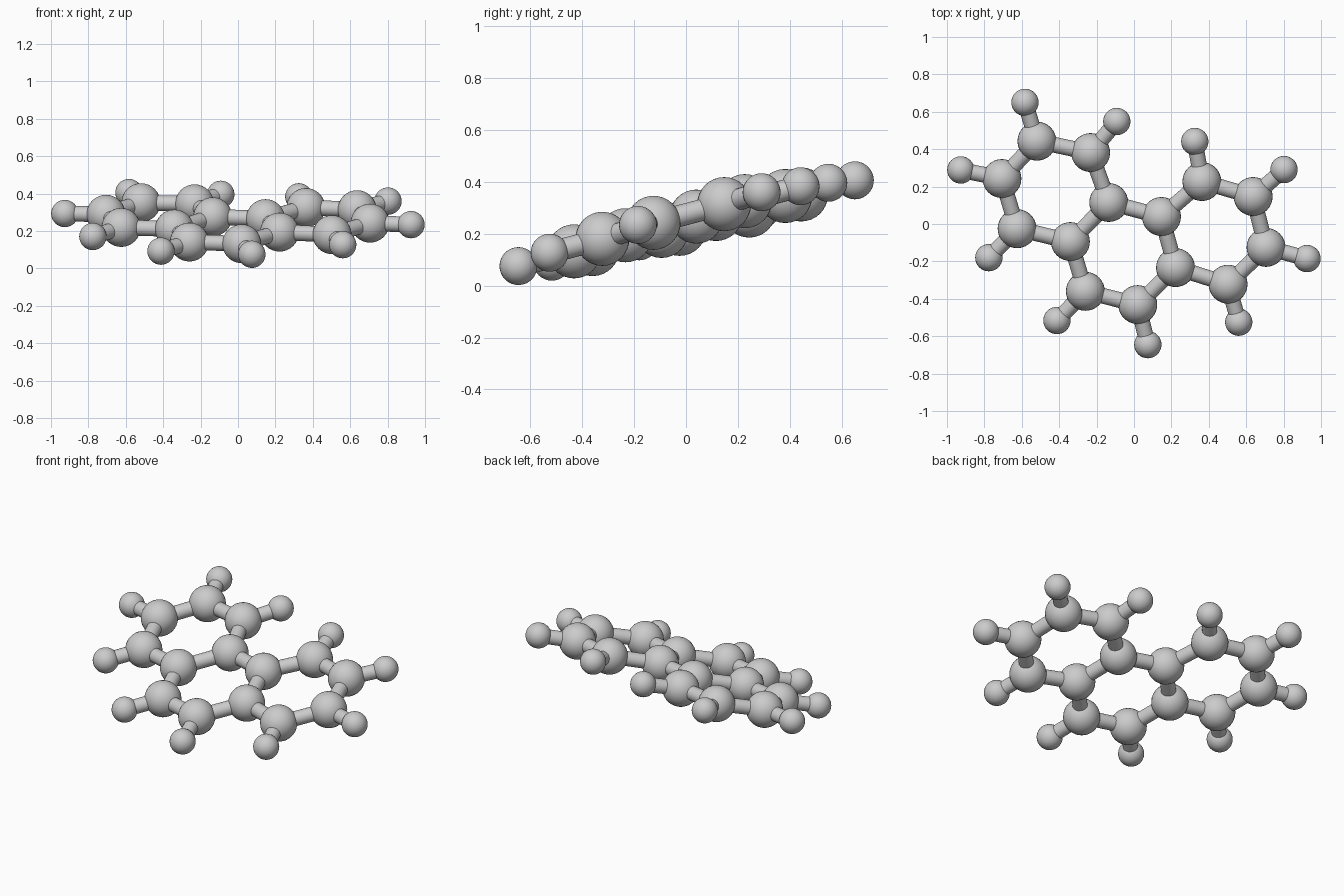
import bpy
from mathutils import Vector

if "Cube" in bpy.data.objects:
    bpy.data.objects.remove(bpy.data.objects["Cube"])

BIG_R, SMALL_R, ROD_R = 0.104, 0.073, 0.042


def on_plane(x, y):
    # All atoms lie in one gently tilted plane
    return Vector((x, y, 0.249 + 0.274 * y + 0.038 * x))


def ball(name, p, r):
    bpy.ops.mesh.primitive_uv_sphere_add(segments=32, ring_count=16, radius=r, location=p)
    bpy.context.object.name = name
    bpy.ops.object.shade_smooth()


def rod(name, a, b):
    d = b - a
    bpy.ops.mesh.primitive_cylinder_add(vertices=24, radius=ROD_R, depth=d.length, location=(a + b) / 2)
    o = bpy.context.object
    o.name = name
    o.rotation_euler = d.to_track_quat('Z', 'Y').to_euler()
    bpy.ops.object.shade_smooth_by_angle()


# Large atoms: outer perimeter of the three fused rings, in order
ring = [on_plane(*p) for p in (
    (-0.135, 0.115), (-0.232, 0.382), (-0.519, 0.443), (-0.706, 0.243), (-0.625, -0.025),
    (-0.340, -0.094), (-0.260, -0.360), (0.020, -0.431), (0.222, -0.233), (0.503, -0.322),
    (0.706, -0.125), (0.637, 0.147), (0.363, 0.227), (0.147, 0.040))]

# Small atoms, keyed by the large atom they hang from
tips = {1: (-0.092, 0.548), 2: (-0.583, 0.650), 3: (-0.926, 0.289), 4: (-0.776, -0.180),
        6: (-0.412, -0.516), 7: (0.074, -0.645), 9: (0.560, -0.525), 10: (0.925, -0.185),
        11: (0.802, 0.291), 12: (0.325, 0.441)}

for i, p in enumerate(ring):
    ball(f"large_atom_{i}", p, BIG_R)
    rod(f"ring_bond_{i}", p, ring[(i + 1) % len(ring)])

# Bonds shared between neighbouring rings
for a, b in ((0, 5), (8, 13)):
    rod(f"shared_bond_{a}", ring[a], ring[b])

for i, xy in tips.items():
    q = on_plane(*xy)
    ball(f"small_atom_{i}", q, SMALL_R)
    rod(f"outer_bond_{i}", ring[i], q)
